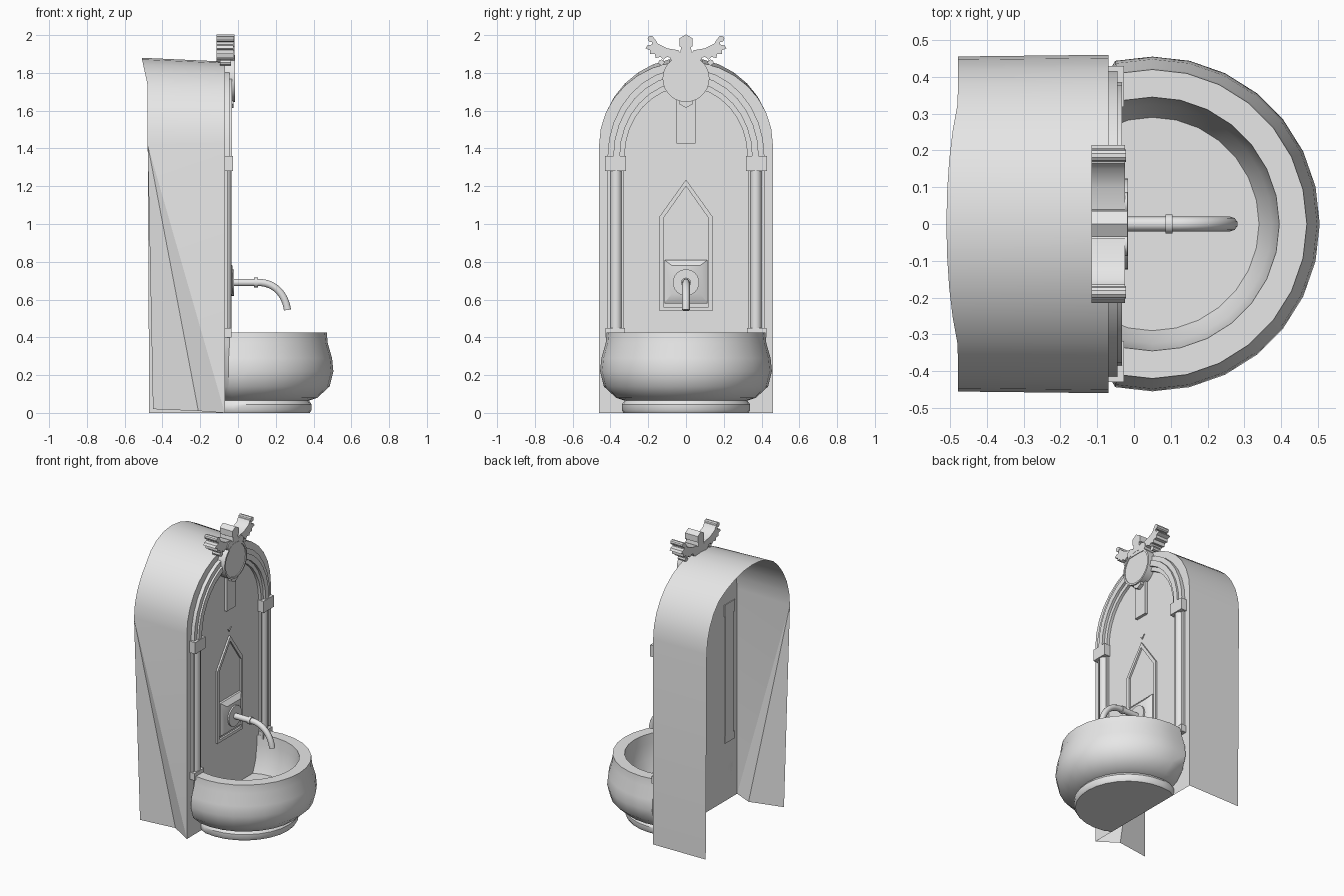
import bpy
import math
from math import sin, cos, pi

cube = bpy.data.objects.get("Cube")
if cube:
    bpy.data.objects.remove(cube, do_unlink=True)

stone = bpy.data.materials.new("pale_stone")
stone.use_nodes = True
stone.diffuse_color = (0.8, 0.8, 0.8, 1)
stone.node_tree.nodes["Principled BSDF"].inputs["Base Color"].default_value = (0.8, 0.8, 0.8, 1)

WALL = -0.07  # x of the back wall


def mesh(name, verts, faces, angle=0.6):
    me = bpy.data.meshes.new(name)
    me.from_pydata(verts, [], faces)
    me.validate()
    me.materials.append(stone)
    ob = bpy.data.objects.new(name, me)
    bpy.context.collection.objects.link(ob)
    me.shade_smooth()
    me.set_sharp_from_angle(angle=angle)
    return ob


def loft(name, rings, caps=True):
    """Join equal closed rings of points into a skin."""
    n = len(rings[0])
    verts = [p for ring in rings for p in ring]
    faces = [(k * n + i, k * n + (i + 1) % n, (k + 1) * n + (i + 1) % n, (k + 1) * n + i)
             for k in range(len(rings) - 1) for i in range(n)]
    if caps:
        faces += [tuple(reversed(range(n))), tuple(range(len(verts) - n, len(verts)))]
    return mesh(name, verts, faces)


def prism(name, outline, x0, x1):
    """Extrude a counter-clockwise (y, z) outline from x0 to x1."""
    return loft(name, [[(x, y, z) for y, z in outline] for x in (x0, x1)])


def box(name, y0, y1, z0, z1, x0, x1):
    return prism(name, [(y0, z0), (y1, z0), (y1, z1), (y0, z1)], x0, x1)


def circle(y, z, r, n=16, phase=0):
    return [(y + r * cos(2 * pi * i / n + phase), z + r * sin(2 * pi * i / n + phase)) for i in range(n)]


def arc(r, base, height, n=16):
    return [(r * cos(pi * i / n), base + height * sin(pi * i / n)) for i in range(n + 1)]


def band(name, outer, inner, x0, x1):
    """Closed frame between two matching (y, z) outlines."""
    loop = [(x0, outer), (x1, outer), (x1, inner), (x0, inner), (x0, outer)]
    return loft(name, [[(x, y, z) for y, z in o] for x, o in loop], caps=False)


# Arched niche wall
front = [(0.46, 0)] + arc(0.46, 1.42, 0.44) + [(-0.46, 0)]
mesh("niche_wall", [(WALL, y, z) for y, z in front], [tuple(range(len(front)))])

# Thin hood open at the rear, flared at the crown, folded in at one foot
n = len(front)
hood = [(WALL, y, z) for y, z in front]
for y, z in front:
    hood.append((-0.47 - 0.008 * min(1, z) - 0.032 * max(0, (z - 1.72) / 0.14),
                 y * 0.99, z + 0.02 * max(0, z - 1.42) / 0.44))
hood[-1] = (-0.45, -0.43, 0.02)
hood.append((-0.21, -0.385, 0.01))
skin = [(i, n + i, n + i + 1, i + 1) for i in range(n - 2)]
skin += [(n - 2, 2 * n - 2, n - 1), (2 * n - 2, 2 * n, n - 1), (2 * n - 2, 2 * n - 1, 2 * n)]
mesh("hood", hood, skin, 0.5)

# Stepped arch mouldings
for name, r0, r1, depth in (("outer_arch", 0.385, 0.415, -0.045),
                            ("middle_arch", 0.35, 0.385, -0.032),
                            ("inner_arch", 0.325, 0.35, -0.05)):
    outline = arc(r1, 1.36, r1 * 1.12) + arc(r0, 1.36, r0 * 1.12)[::-1]
    prism(name, outline, WALL, depth)

# Columns with capitals and bases
for side, s in (("left", 1), ("right", -1)):
    def span(name, inner, outer, z0, z1, x1):
        box(side + name, *sorted((s * inner, s * outer)), z0, z1, WALL - 0.005, x1)
    span("_column_backing", 0.328, 0.415, 0.4, 1.3, -0.055)
    span("_capital", 0.318, 0.43, 1.28, 1.36, -0.027)
    span("_column_base", 0.322, 0.425, 0.4, 0.45, -0.034)
    shaft = [(WALL + 0.036 * sin(pi * i / 8), s * 0.37 - 0.032 * cos(pi * i / 8)) for i in range(9)]
    loft(side + "_column_shaft", [[(x, y, z) for x, y in shaft] for z in (0.43, 1.3)])

# Basin turned around a vertical axis and flattened against the wall
profile = [(0.33, 0), (0.34, 0.015), (0.34, 0.045), (0.325, 0.065), (0.37, 0.08),
           (0.435, 0.14), (0.455, 0.22), (0.448, 0.29), (0.425, 0.37), (0.42, 0.425),
           (0.345, 0.425), (0.34, 0.36), (0.325, 0.26), (0.29, 0.18)]
rings = [[(max(WALL, 0.05 + r * cos(2 * pi * i / 28)), r * sin(2 * pi * i / 28), z)
          for i in range(28)] for r, z in profile]
loft("basin", rings)


# Pointed panel frame
def gable(w, z0, z1, tip):
    return [(-w, z0), (w, z0), (w, z1), (0, tip), (-w, z1)]


band("pointed_frame", gable(0.14, 0.54, 1.04, 1.235), gable(0.12, 0.56, 1.03, 1.2), WALL, -0.058)

# Spout mount: bevelled plate and round flange
square = [(-1, -1), (1, -1), (1, 1), (-1, 1)]
plate = [(WALL, 0.115, 0.695), (-0.055, 0.115, 0.695), (-0.03, 0.075, 0.705)]
loft("spout_plate", [[(x, y * h, c + z * h) for y, z in square] for x, h, c in plate])
prism("spout_flange", circle(0, 0.69, 0.07, 24), -0.04, -0.02)
prism("spout_collar", circle(0, 0.69, 0.026), 0.085, 0.105)

# Bent spout
cu = bpy.data.curves.new("spout", "CURVE")
cu.dimensions = "3D"
cu.bevel_depth = 0.02
cu.bevel_resolution = 3
cu.use_fill_caps = True
sp = cu.splines.new("BEZIER")
sp.bezier_points.add(2)
path = [(-0.03, 0.69, -0.07, 0.69, 0.02, 0.69), (0.1, 0.69, 0.06, 0.69, 0.19, 0.695),
        (0.262, 0.545, 0.25, 0.63, 0.265, 0.5)]
for p, (x, z, lx, lz, rx, rz) in zip(sp.bezier_points, path):
    p.handle_left_type = p.handle_right_type = "FREE"
    p.co, p.handle_left, p.handle_right = (x, 0, z), (lx, 0, lz), (rx, 0, rz)
cu.materials.append(stone)
bpy.context.collection.objects.link(bpy.data.objects.new("spout", cu))

# Medallion with hanging tab
prism("medallion", circle(0, 1.77, 0.12, 28), WALL, -0.022)
band("medallion_rim", circle(0, 1.77, 0.124, 28), circle(0, 1.77, 0.112, 28), WALL, -0.016)
prism("medallion_drop", [(-0.035, 1.66), (-0.035, 1.635), (0, 1.615), (0.035, 1.635), (0.035, 1.66)],
      WALL, -0.025)
box("hanging_tab", -0.05, 0.05, 1.425, 1.67, WALL, -0.05)
prism("tab_mark", [(-0.018, 1.285), (0, 1.262), (0.022, 1.29), (0, 1.272)], WALL, -0.064)

# Winged crest
BACK, FACE = -0.115, -0.018
prism("crest_head", circle(0, 1.962, 0.041, 6, pi / 6), BACK, FACE)
prism("crest_neck", [(-0.04, 1.86), (0.04, 1.86), (0.025, 1.94), (-0.025, 1.94)], BACK, FACE)
wing = [(0.03, 1.88), (0.07, 1.875), (0.1, 1.885), (0.12, 1.87), (0.135, 1.885), (0.16, 1.878),
        (0.165, 1.9), (0.19, 1.9), (0.19, 1.92), (0.215, 1.93), (0.205, 1.945), (0.18, 1.95),
        (0.18, 1.985), (0.165, 1.98), (0.15, 1.955), (0.1, 1.93), (0.04, 1.92)]
for side, s in (("left", 1), ("right", -1)):
    prism(side + "_wing", [(s * y, z) for y, z in wing][::s], BACK, FACE - 0.006)
    prism(side + "_wing_curl", circle(s * 0.186, 1.98, 0.017, 10), BACK, FACE - 0.004)
    prism(side + "_crest_scroll", circle(s * 0.055, 1.888, 0.032, 12), BACK, FACE)
    prism(side + "_crest_foot", circle(s * 0.13, 1.855, 0.016, 8), BACK + 0.02, FACE - 0.02)
